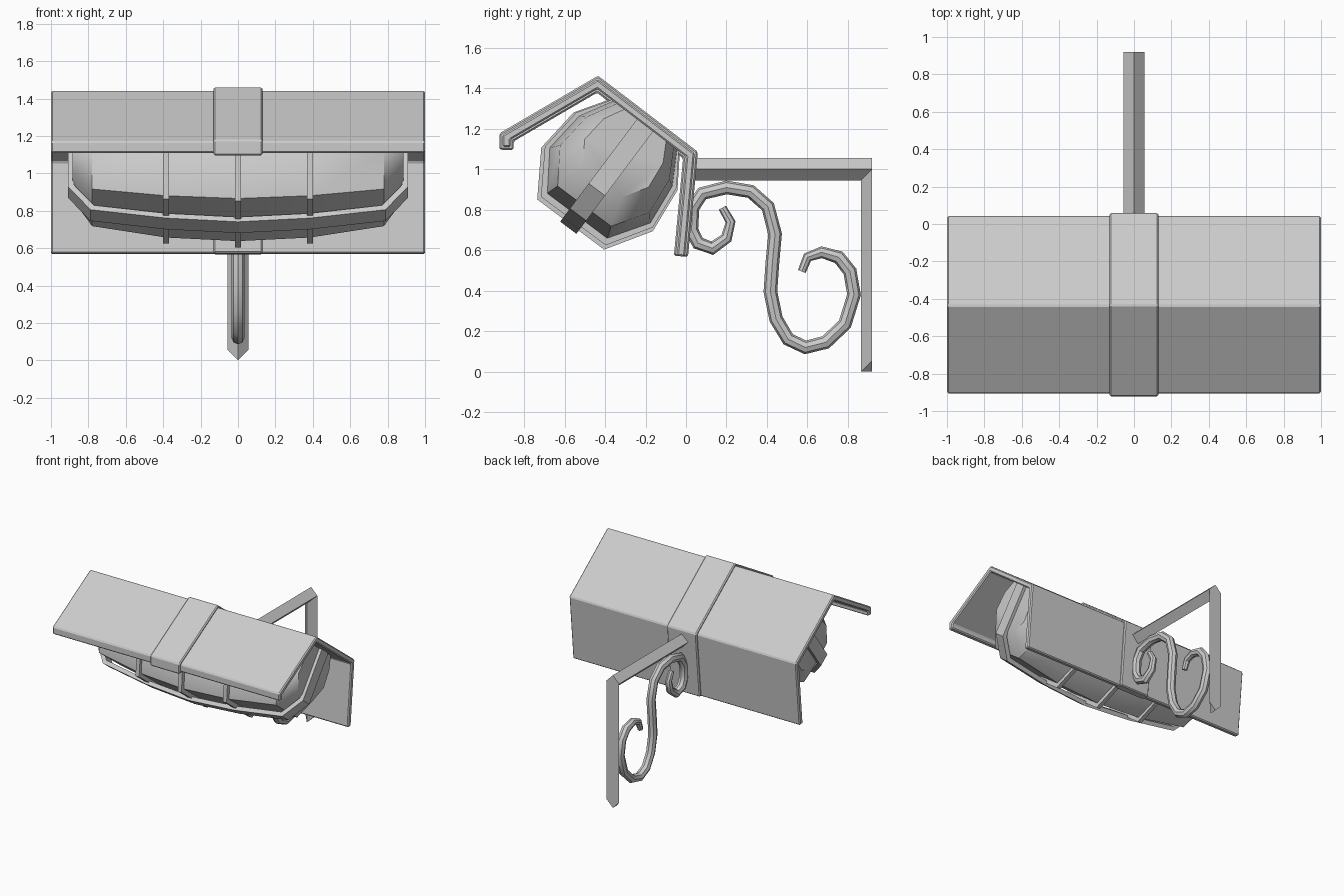
import bpy, bmesh
from mathutils import Vector

if "Cube" in bpy.data.objects:
    bpy.data.objects.remove(bpy.data.objects["Cube"])


def make(name, verts, faces, smooth=False):
    me = bpy.data.meshes.new(name)
    bm = bmesh.new()
    vs = [bm.verts.new(v) for v in verts]
    for f in faces:
        bm.faces.new([vs[i] for i in f])
    bmesh.ops.recalc_face_normals(bm, faces=bm.faces)
    bm.to_mesh(me)
    bm.free()
    ob = bpy.data.objects.new(name, me)
    bpy.context.collection.objects.link(ob)
    if smooth:
        shade(ob)
    return ob


def shade(ob):
    bpy.ops.object.select_all(action='DESELECT')
    ob.select_set(True)
    bpy.context.view_layer.objects.active = ob
    bpy.ops.object.shade_smooth_by_angle(angle=0.7)


def loft(name, rings, smooth=False):
    """Skin closed rings of equal length and cap both ends."""
    n = len(rings[0])
    verts = [v for r in rings for v in r]
    faces = [(k * n + i, k * n + (i + 1) % n, (k + 1) * n + (i + 1) % n, (k + 1) * n + i)
             for k in range(len(rings) - 1) for i in range(n)]
    faces += [tuple(range(n)), tuple(range((len(rings) - 1) * n, len(rings) * n))]
    return make(name, verts, faces, smooth)


def ribbon(name, path, thick, half_width, place, bevel=0):
    """Flat strip of given thickness following a 2D path, mitred at corners."""
    pts = [Vector(p) for p in path]
    rings = []
    for i, p in enumerate(pts):
        a = (p - pts[i - 1]).normalized() if i else (pts[1] - p).normalized()
        b = (pts[i + 1] - p).normalized() if i < len(pts) - 1 else a
        na, nb = Vector((-a.y, a.x)), Vector((-b.y, b.x))
        m = (na + nb).normalized()
        m *= thick / 2 / m.dot(na)
        rings.append([place(*(p + s * m), w * half_width)
                      for s, w in ((1, -1), (1, 1), (-1, 1), (-1, -1))])
    ob = loft(name, rings)
    if bevel:
        mod = ob.modifiers.new("edge", 'BEVEL')
        mod.width, mod.segments, mod.limit_method = bevel, 1, 'ANGLE'
    return ob


# Folded shade and the strap around its middle
shade_path = [(-0.886, 1.11), (-0.886, 1.158), (-0.437, 1.42), (0.022, 1.07), (-0.025, 0.57)]
side = lambda a, b, w: (w, a, b)
ribbon("shade", shade_path, 0.04, 1.0, side, 0.008)
strap_path = [(-0.887, 1.096)] + shade_path[1:]
ribbon("shade_strap", strap_path, 0.07, 0.13, side, 0.008)


# Lamp frame: u runs along the rear roof slope, v points away from it
def lamp(x, u, v):
    return (x, -0.188 + 0.8 * u - 0.6 * v, 1.236 - 0.6 * u - 0.8 * v)


def section(half, su, sv):
    pts = [(u * su, v * sv) for u, v in half]
    return pts + [(-u, v) for u, v in reversed(pts)]


# Bulging faceted glass
glass = [(0.20, 0.02), (0.295, 0.19), (0.318, 0.41), (0.19, 0.605)]
stations = [(0, 1, 1), (0.385, 0.98, 0.965), (0.78, 0.87, 0.865), (0.885, 0.62, 0.63)]
stations = [(-x, a, b) for x, a, b in reversed(stations[1:])] + stations
loft("lamp_glass", [[lamp(x, u, v) for u, v in section(glass, a, b)]
                    for x, a, b in stations], True)

# Cage hoops and lengthwise rail
hoop = [(0.20, 0.03), (0.305, 0.19), (0.328, 0.415), (0.198, 0.62)]
for name, x0, s in (("left", -0.385, 0.965), ("middle", 0, 1), ("right", 0.385, 0.965)):
    ribbon("cage_hoop_" + name, section(hoop, s, s), 0.032, 0.016,
           lambda a, b, w, x0=x0: lamp(x0 + w, a, b))
rail = [(0.893, 0.02), (0.893, 0.415), (0.78, 0.56), (0.385, 0.615), (0, 0.64)]
rail += [(-x, v) for x, v in reversed(rail[:-1])]
ribbon("cage_rail", rail, 0.032, 0.05, lambda a, b, w: lamp(a, w, b))

# Diamond-section arm and half-diamond wall post
R = 0.055
loft("bracket_arm", [[(R, y, 1), (0, y, 1 + R), (-R, y, 1), (0, y, 1 - R)] for y in (0.0, 0.92)])
make("wall_post",
     [(0, 0.92 - R, 0), (R, 0.92, R), (-R, 0.92, R), (0, 0.92, 0),
      (0, 0.92 - R, 1), (R, 0.92, 1), (-R, 0.92, 1)],
     [(0, 1, 5, 4), (0, 4, 6, 2), (1, 3, 2, 6, 5), (0, 3, 1), (0, 2, 3), (4, 5, 6)])

# S-shaped scroll
scroll = [(0.18, 0.81), (0.22, 0.74), (0.20, 0.66), (0.13, 0.61), (0.06, 0.635), (0.027, 0.70),
          (0.033, 0.81), (0.08, 0.88), (0.20, 0.91), (0.32, 0.89), (0.405, 0.815), (0.44, 0.68),
          (0.427, 0.54), (0.417, 0.395), (0.445, 0.26), (0.505, 0.16), (0.59, 0.12),
          (0.69, 0.145), (0.785, 0.235), (0.83, 0.38), (0.81, 0.495), (0.755, 0.565),
          (0.67, 0.59), (0.60, 0.565), (0.572, 0.495)]
cu = bpy.data.curves.new("scroll", 'CURVE')
cu.dimensions = '3D'
cu.bevel_depth, cu.bevel_resolution, cu.use_fill_caps = 0.034, 2, True
sp = cu.splines.new('POLY')
sp.points.add(len(scroll) - 1)
for i, (y, z) in enumerate(scroll):
    sp.points[i].co = (0, y, z, 1)
    sp.points[i].radius = min(1, 0.6 + 0.13 * min(i, len(scroll) - 1 - i))
ob = bpy.data.objects.new("scroll", cu)
bpy.context.collection.objects.link(ob)
bpy.ops.object.select_all(action='DESELECT')
ob.select_set(True)
bpy.context.view_layer.objects.active = ob
bpy.ops.object.convert(target='MESH')
shade(bpy.context.view_layer.objects.active)
